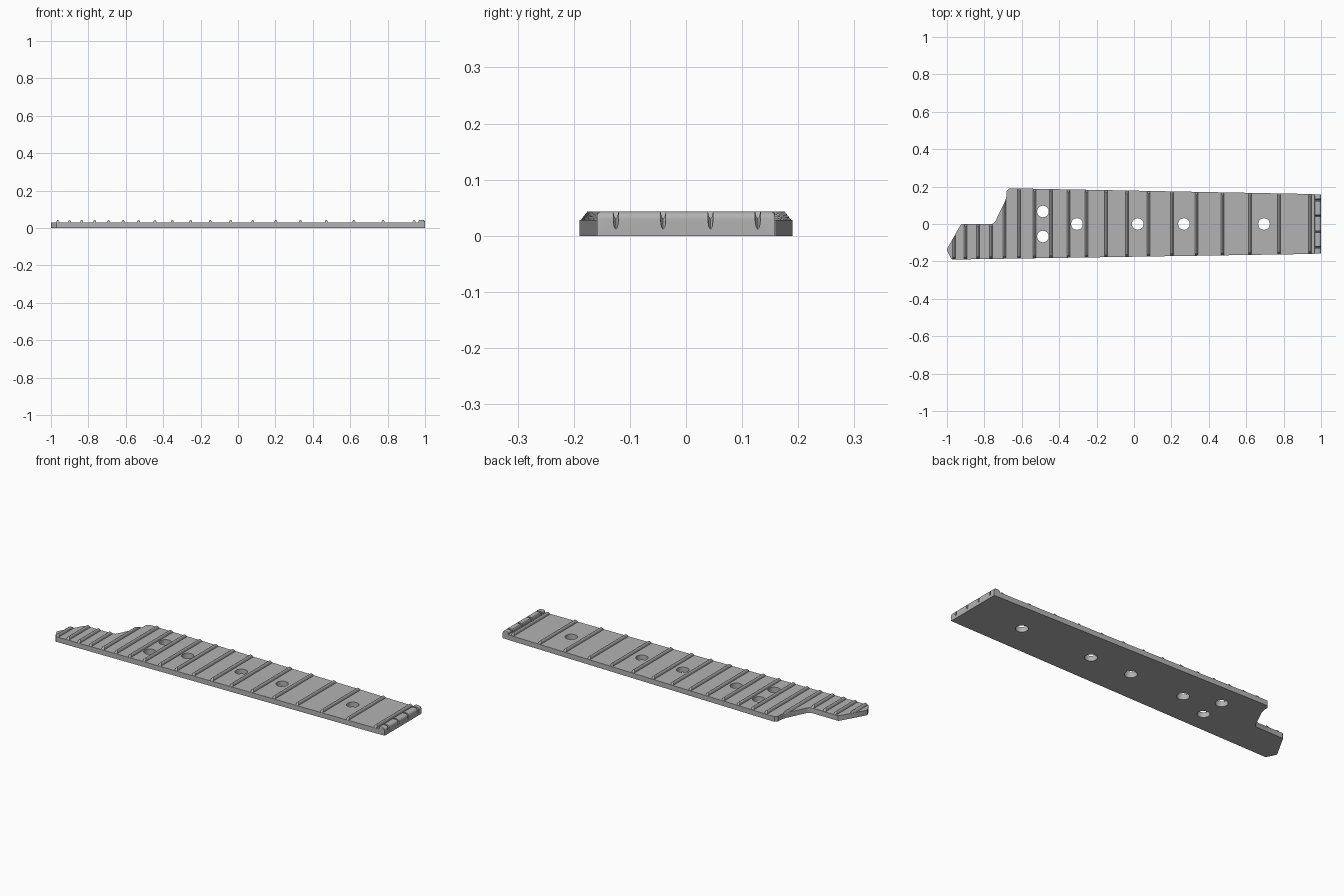
import bpy, bmesh, math
from mathutils import Vector

cube = bpy.data.objects.get("Cube")
if cube:
    bpy.data.objects.remove(cube)

BOARD_TOP = 0.028
TOP = 0.043
NUT_X = 0.965

grey = bpy.data.materials.new("light_grey")
grey.use_nodes = True
grey.diffuse_color = (0.45, 0.45, 0.45, 1)
grey.node_tree.nodes["Principled BSDF"].inputs["Base Color"].default_value = grey.diffuse_color


def loft(name, sections):
    """Solid skinned through matching closed cross-sections."""
    bm = bmesh.new()
    rings = [[bm.verts.new(p) for p in s] for s in sections]
    n = len(rings[0])
    for a, b in zip(rings, rings[1:]):
        for i in range(n):
            j = (i + 1) % n
            bm.faces.new((a[i], a[j], b[j], b[i]))
    bm.faces.new(rings[0])
    bm.faces.new(rings[-1])
    bmesh.ops.recalc_face_normals(bm, faces=bm.faces)
    mesh = bpy.data.meshes.new(name)
    bm.to_mesh(mesh)
    bm.free()
    mesh.materials.append(grey)
    obj = bpy.data.objects.new(name, mesh)
    bpy.context.collection.objects.link(obj)
    return obj


def cut(target, cutters):
    """Subtract each cutter, bake the result and discard the cutters."""
    for c in cutters:
        c.hide_render = True
        mod = target.modifiers.new("cut", "BOOLEAN")
        mod.object, mod.operation, mod.solver = c, "DIFFERENCE", "EXACT"
    bpy.context.view_layer.update()
    baked = bpy.data.meshes.new_from_object(
        target.evaluated_get(bpy.context.evaluated_depsgraph_get()))
    target.modifiers.clear()
    target.data = baked
    for c in cutters:
        bpy.data.objects.remove(c)


def smooth(obj, angle):
    bpy.ops.object.select_all(action="DESELECT")
    obj.select_set(True)
    bpy.context.view_layer.objects.active = obj
    bpy.ops.object.shade_smooth_by_angle(angle=math.radians(angle))


# Board: tapered plate with a stepped, slanted end
outline = [(-0.97, -0.19), (NUT_X, -0.16), (NUT_X, 0.16), (-0.62, 0.19),
           (-0.668, 0.19), (-0.681, 0.175), (-0.681, 0.15), (-0.69, 0.12),
           (-0.74, 0.018), (-0.748, 0.006), (-0.76, 0.0), (-0.92, 0.0),
           (-0.927, -0.005), (-0.998, -0.13), (-1.0, -0.142), (-0.978, -0.184)]
board = loft("board", [[(x, y, z) for x, y in outline] for z in (0, BOARD_TOP)])

# Round holes through the board
holes = []
for x, y in [(-0.487, 0.067), (-0.487, -0.067), (-0.305, 0),
             (0.02, 0), (0.267, 0), (0.695, 0)]:
    ring = [(x + 0.031 * math.cos(t * math.tau / 32),
             y + 0.031 * math.sin(t * math.tau / 32)) for t in range(32)]
    holes.append(loft("hole_cutter", [[(a, b, z) for a, b in ring] for z in (-0.02, 0.06)]))
cut(board, holes)
smooth(board, 30)


def span(x):
    """Lowest and highest y of the board outline at x."""
    ys = []
    for (ax, ay), (bx, by) in zip(outline, outline[1:] + outline[:1]):
        if min(ax, bx) <= x <= max(ax, bx) and ax != bx:
            ys.append(ay + (by - ay) * (x - ax) / (bx - ax))
    return min(ys), max(ys)


# Frets: rounded bars with bevelled ends, at equal-tempered spacing
def fret(name, cx):
    height = TOP - BOARD_TOP
    profile = [(0.008 * math.cos(a), height * math.sin(a))
               for a in [math.pi * i / 8 for i in range(9)]]
    profile = [(0.008, -0.004)] + profile + [(-0.008, -0.004)]

    def section(end):
        pts = []
        for dx, h in profile:
            limit = span(cx + dx)[end]
            inset = 0.002 + 0.012 * max(h, 0) / height
            pts.append((cx + dx, limit + inset * (1 - 2 * end), BOARD_TOP + h))
        return pts
    smooth(loft(name, [section(0), section(1)]), 40)


for k in range(19):
    fret(f"fret_{k + 1}", 0.941 - 2.945 * (1 - 2 ** (-k / 12)))

# Nut: full-height end block with a rounded top and rounded ends
def nut_section(y, drop):
    r = 0.013
    pts = [(NUT_X, y, 0), (1.0, y, 0)]
    for i in range(7):
        a = math.pi / 2 * i / 6
        pts.append((1.0 - r + r * math.cos(a), y, TOP - drop - r + r * math.sin(a)))
    for i in range(4):
        a = math.pi / 2 * (1 + i / 3)
        pts.append((NUT_X + 0.006 + 0.006 * math.cos(a), y,
                    TOP - drop - 0.006 + 0.006 * math.sin(a)))
    return pts


nut = loft("nut", [nut_section(y, d) for y, d in
                   [(-0.159, 0.004), (-0.157, 0.001), (-0.153, 0),
                    (0.153, 0), (0.157, 0.001), (0.159, 0.004)]])

# String slots sloping down over the nut
def slot(y):
    profile = [(-0.0045, 0.06), (-0.0045, 0.014), (-0.003, 0.004), (0, 0),
               (0.003, 0.004), (0.0045, 0.014), (0.0045, 0.06)]
    return loft("slot_cutter", [[(x, y + dy, z + dz) for dy, dz in profile]
                                for x, z in [(0.955, 0.036), (1.01, 0.006)]])


cut(nut, [slot(-0.125 + i * 0.0843) for i in range(4)])
smooth(nut, 30)
